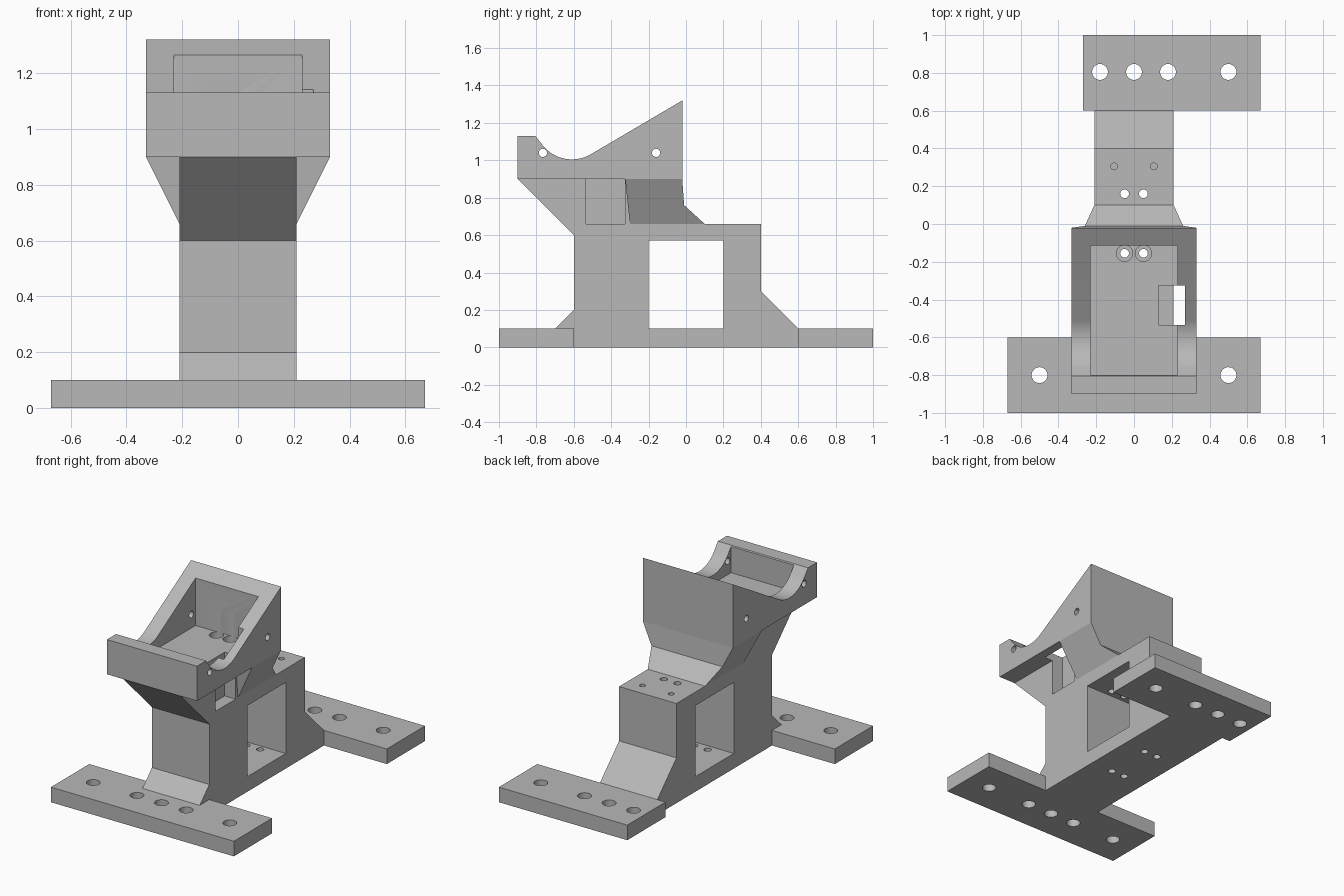
import bpy, bmesh, math
from mathutils import Matrix

cube = bpy.data.objects.get("Cube")
if cube:
    bpy.data.objects.remove(cube, do_unlink=True)

GREY = (0.48, 0.48, 0.48, 1)
mat = bpy.data.materials.new("plain grey")
mat.use_nodes = True
mat.diffuse_color = GREY
mat.node_tree.nodes["Principled BSDF"].inputs["Base Color"].default_value = GREY


def make(name, bm):
    bmesh.ops.recalc_face_normals(bm, faces=bm.faces)
    mesh = bpy.data.meshes.new(name)
    bm.to_mesh(mesh)
    bm.free()
    mesh.materials.append(mat)
    ob = bpy.data.objects.new(name, mesh)
    bpy.context.collection.objects.link(ob)
    return ob


def box(name, x0, x1, y0, y1, z0, z1):
    bm = bmesh.new()
    bmesh.ops.create_cube(bm, size=1)
    for v in bm.verts:
        v.co = (x1 if v.co.x > 0 else x0, y1 if v.co.y > 0 else y0, z1 if v.co.z > 0 else z0)
    return make(name, bm)


def side_profile(name, points, half_width):
    """Extrude a (y, z) outline across x; half_width maps z to half the width."""
    bm = bmesh.new()
    left = [bm.verts.new((half_width(z), y, z)) for y, z in points]
    right = [bm.verts.new((-half_width(z), y, z)) for y, z in points]
    bm.faces.new(left)
    bm.faces.new(right[::-1])
    n = len(points)
    for i in range(n):
        j = (i + 1) % n
        bm.faces.new((left[i], right[i], right[j], left[j]))
    return make(name, bm)


def upright_pin(x, y, radius, z0, z1):
    bm = bmesh.new()
    bmesh.ops.create_cone(bm, cap_ends=True, segments=32, radius1=radius, radius2=radius,
                          depth=z1 - z0, matrix=Matrix.Translation((x, y, (z0 + z1) / 2)))
    return make("cutter", bm)


def cross_pin(y, z, radius):
    bm = bmesh.new()
    turn = Matrix.Translation((0, y, z)) @ Matrix.Rotation(math.pi / 2, 4, "Y")
    bmesh.ops.create_cone(bm, cap_ends=True, segments=32, radius1=radius, radius2=radius,
                          depth=1, matrix=turn)
    return make("cutter", bm)


def cut(ob, cutters):
    bpy.context.view_layer.objects.active = ob
    for c in cutters:
        c.hide_render = True
        mod = ob.modifiers.new("cut", "BOOLEAN")
        mod.operation, mod.solver, mod.object = "DIFFERENCE", "EXACT", c
        bpy.ops.object.modifier_apply(modifier=mod.name)
        bpy.data.objects.remove(c, do_unlink=True)


def side_slot():
    return box("cutter", 0.13, 0.27, -0.535, -0.325, 0.66, 1.4)


def bolt_holes(y):
    return [upright_pin(x, y, 0.023, -0.1, 1.2) for x in (-0.05, 0.05)]


def counterbores():
    return [upright_pin(x, -0.155, 0.043, 0.82, 1.1) for x in (-0.05, 0.05)]


# Foot plates with bolt holes
front_plate = box("front_foot_plate", -0.67, 0.67, -1, -0.6, 0, 0.1)
cut(front_plate, [upright_pin(x, -0.8, 0.042, -0.1, 0.2) for x in (-0.5, -0.18, 0, 0.18, 0.5)])
back_plate = box("back_foot_plate", -0.27, 0.67, 0.6, 1, 0, 0.1)
cut(back_plate, [upright_pin(x, 0.805, 0.042, -0.1, 0.2) for x in (-0.18, 0, 0.18, 0.5)])

# Column with spine, window, slot and bolt holes
column = side_profile("column", [
    (-0.6, 0), (0.6, 0), (0.6, 0.1), (0.4, 0.3), (0.4, 0.66), (-0.3, 0.66), (-0.325, 0.9),
    (-0.9, 0.9), (-0.6, 0.6), (-0.6, 0.2), (-0.7, 0.1), (-0.6, 0.1)], lambda z: 0.21)
cut(column, [box("cutter", -1, 1, -0.2, 0.2, 0.1, 0.57), side_slot()]
    + bolt_holes(-0.155) + bolt_holes(0.16)
    + [upright_pin(x, 0.305, 0.018, 0.5, 0.8) for x in (-0.105, 0.105)])

# Flared neck widening up to the cradle
neck = side_profile("flared_neck", [
    (-0.3, 0.66), (0.1, 0.66), (-0.01, 0.76), (-0.02, 0.9), (-0.325, 0.9)],
    lambda z: 0.21 + (z - 0.66) * 0.5)
cut(neck, bolt_holes(-0.155) + counterbores())

# Cradle with a curved saddle, pocket, slot and pin holes
R = 0.2
saddle = []
for i in range(21):
    a = math.radians(-50 + 80 * i / 20)
    saddle.append((-0.61 + R * math.sin(a), 1.005 + R * (1 - math.cos(a))))
cradle = side_profile("cradle", [(-0.02, 0.9), (-0.9, 0.9), (-0.9, 1.13), (-0.805, 1.13)]
                      + saddle + [(-0.02, 1.32)], lambda z: 0.33)
cut(cradle, [box("cutter", -0.23, 0.23, -0.8, -0.115, 0.95, 1.6), side_slot()]
    + bolt_holes(-0.155) + counterbores()
    + [cross_pin(y, 1.04, 0.022) for y in (-0.765, -0.16)])

# Smooth curved walls, keep corners crisp
bpy.ops.object.select_all(action="DESELECT")
for ob in (front_plate, back_plate, column, neck, cradle):
    ob.select_set(True)
bpy.context.view_layer.objects.active = cradle
bpy.ops.object.shade_smooth_by_angle(angle=math.radians(25))
